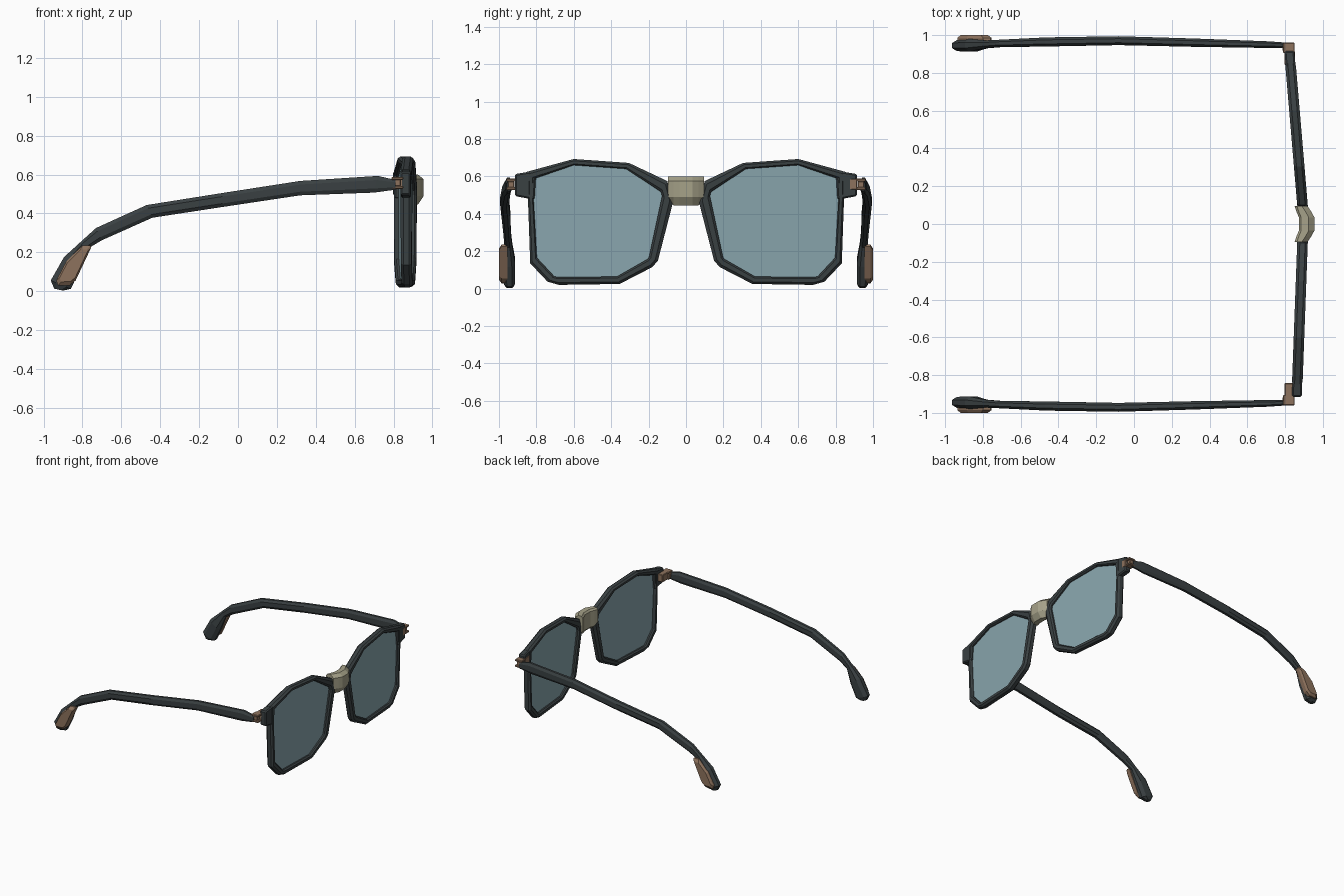
import bpy, bmesh

if "Cube" in bpy.data.objects:
    bpy.data.objects.remove(bpy.data.objects["Cube"])

def material(name, rgb):
    m = bpy.data.materials.new(name)
    m.diffuse_color = (*rgb, 1)
    m.use_nodes = True
    m.node_tree.nodes["Principled BSDF"].inputs["Base Color"].default_value = m.diffuse_color
    return m

DARK = material("dark_acetate", (0.042, 0.052, 0.055))
LENS = material("tinted_lens", (0.25, 0.38, 0.42))
TAN = material("copper_metal", (0.27, 0.17, 0.11))
PALE = material("pale_metal", (0.38, 0.36, 0.25))

def loft(name, rings, mat, closed=False):
    """Skin a list of equal-length rings; cap the ends unless closed."""
    bm = bmesh.new()
    vs = [[bm.verts.new(p) for p in r] for r in rings]
    n, k = len(vs), len(vs[0])
    for i in range(n if closed else n - 1):
        a, b = vs[i], vs[(i + 1) % n]
        for j in range(k):
            bm.faces.new((a[j], a[(j + 1) % k], b[(j + 1) % k], b[j]))
    if not closed:
        bm.faces.new(vs[0][::-1])
        bm.faces.new(vs[-1])
    bmesh.ops.recalc_face_normals(bm, faces=bm.faces)
    me = bpy.data.meshes.new(name)
    bm.to_mesh(me)
    bm.free()
    ob = bpy.data.objects.new(name, me)
    bpy.context.collection.objects.link(ob)
    me.materials.append(mat)
    return ob

def box(name, x, y, z, mat, s=1, bevel=0.004):
    ring = lambda h: [(x[0], s * y[0], h), (x[1], s * y[0], h), (x[1], s * y[1], h), (x[0], s * y[1], h)]
    ob = loft(name, [ring(z[0]), ring(z[1])], mat)
    mod = ob.modifiers.new("bevel", 'BEVEL')
    mod.width, mod.segments = bevel, 1
    return ob

# Rim outlines as (distance from centre, height)
OUTER = [(.10, .575), (.305, .672), (.60, .693), (.85, .625), (.845, .48), (.833, .135),
         (.74, .037), (.68, .02), (.355, .025), (.18, .115), (.15, .15), (.07, .46)]
INNER = [(.134, .517), (.32, .64), (.60, .66), (.813, .587), (.815, .48), (.797, .165),
         (.705, .066), (.69, .062), (.37, .064), (.205, .158), (.198, .168), (.128, .495)]
# Rim cross-section: (0 inner .. 1 outer, depth)
SECTION = [(0, -.018), (.2, -.028), (.7, -.028), (1, -.014), (1, .014), (.7, .028), (.2, .028), (0, .018)]
END = [(.80, .632), (.915, .612), (.915, .495), (.81, .475)]

# Temple stations: top (x, z), bottom (x, z), inner y, outer y
TEMPLE = [(.81, .572, .81, .522, .932, .960), (.72, .593, .70, .507, .932, .967),
          (.32, .567, .32, .493, .938, .982), (-.08, .505, -.08, .433, .947, .994),
          (-.47, .443, -.44, .378, .940, .988), (-.73, .325, -.70, .262, .936, .975),
          (-.80, .262, -.77, .220, .930, .972), (-.895, .175, -.81, .115, .913, .980),
          (-.963, .055, -.86, .012, .915, .974), (-.945, .013, -.90, .003, .925, .962)]
OCT = [(-1, .5), (-.45, 1), (.45, 1), (1, .5), (1, -.5), (.45, -1), (-.45, -1), (-1, -.5)]
PAD = [(-.76, .235), (-.755, .225), (-.835, .055), (-.865, .03), (-.925, .028),
       (-.935, .055), (-.885, .15), (-.80, .235)]

for side, s, lean in (("left", 1, .085), ("right", -1, .037)):
    # Each front half leans back by its own amount
    def put(d, z, dx=0):
        return (.892 - (d - .1) * lean + dx, s * d, z)

    # Rim
    rings = [[put(i[0] + (o[0] - i[0]) * t, i[1] + (o[1] - i[1]) * t, dx) for t, dx in SECTION]
             for o, i in zip(OUTER, INNER)]
    loft(side + "_rim", rings, DARK, closed=True)
    # Lens, tucked slightly into the rim
    edge = [(i[0] + (o[0] - i[0]) * .15, i[1] + (o[1] - i[1]) * .15) for o, i in zip(OUTER, INNER)]
    loft(side + "_lens", [[put(d, z, dx) for d, z in edge] for dx in (-.006, .006)], LENS)
    # End piece
    ob = loft(side + "_end_piece", [[put(d, z, dx) for d, z in END] for dx in (-.026, .026)], DARK)
    mod = ob.modifiers.new("bevel", 'BEVEL')
    mod.width, mod.segments = .008, 1
    # Hinge: plate, two leaves, knuckle
    box(side + "_hinge_plate", (.797, .852), (.842, .915), (.528, .588), TAN, s)
    for n, z in (("upper", (.572, .588)), ("lower", (.526, .542))):
        box(f"{side}_hinge_{n}_leaf", (.79, .85), (.905, .96), z, TAN, s)
    box(side + "_hinge_knuckle", (.785, .838), (.918, .952), (.54, .575), TAN, s)
    # Temple arm
    rings = []
    for tx, tz, bx, bz, y0, y1 in TEMPLE:
        rings.append([((tx + bx) / 2 + (tx - bx) / 2 * v, s * ((y0 + y1) / 2 + (y1 - y0) / 2 * u),
                       (tz + bz) / 2 + (tz - bz) / 2 * v) for u, v in OCT])
    loft(side + "_temple", rings, DARK)
    # Temple tip pad on the outer face, tapering outward
    cx, cz = -.848, .128
    loft(side + "_tip_pad", [[(cx + (x - cx) * k, s * y, cz + (z - cz) * k) for x, z in PAD]
                             for y, k in ((.955, 1), (.986, 1), (1.0, .8))], TAN)

# Bridge: arched block, faceted front
rings = []
for y, back, front, low in ((-.096, .85, .918, .47), (-.066, .86, .938, .445), (-.035, .873, .955, .445),
                            (.035, .873, .955, .445), (.066, .86, .938, .445), (.096, .85, .918, .47)):
    rings.append([(back, y, low + .015), (back, y, .585), (back + .012, y, .598), (front - .03, y, .6),
                  (front, y, .576), (front, y, .49), (front - .03, y, low), (back + .012, y, low)])
loft("bridge", rings, PALE)
